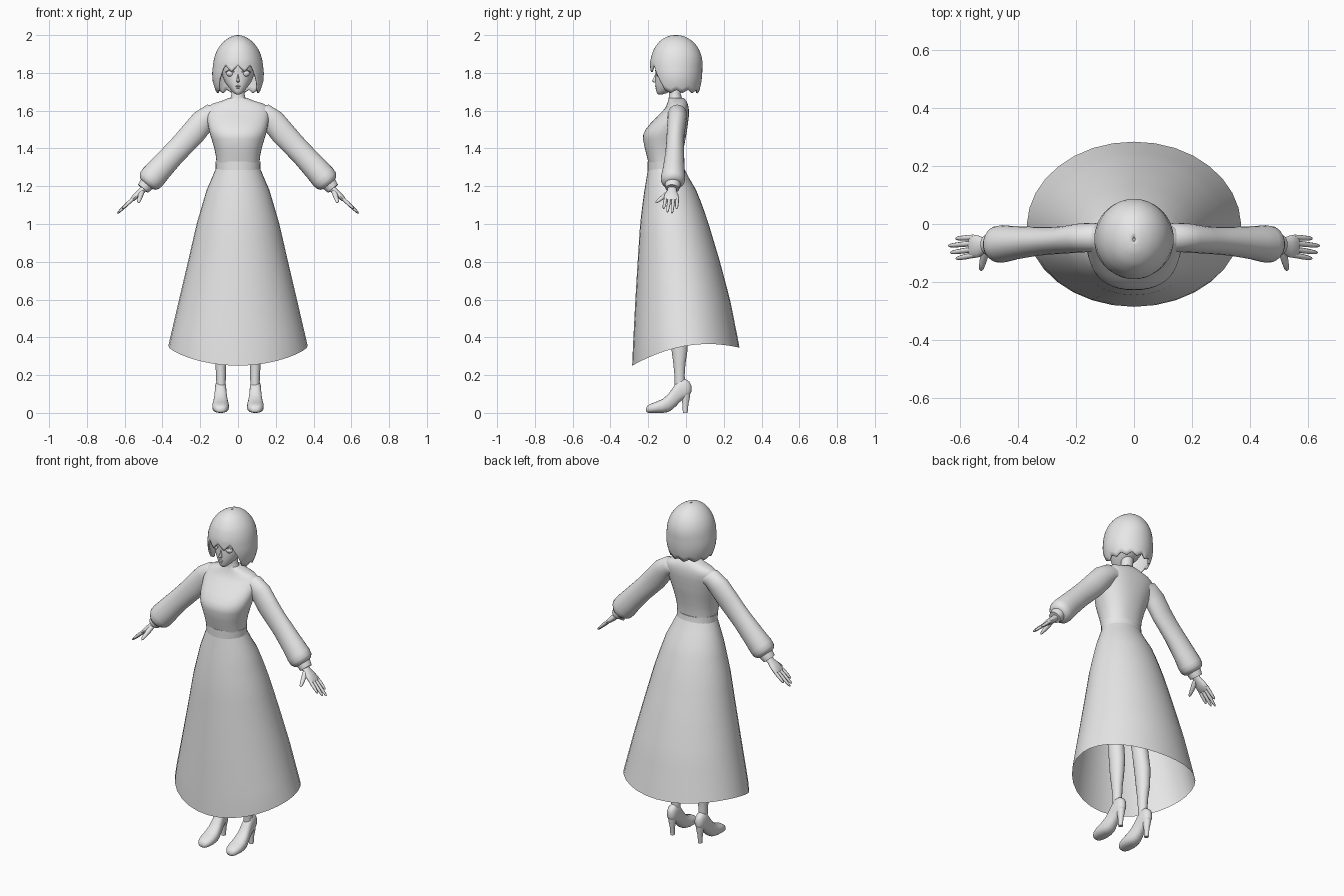
import bpy, bmesh, math
from mathutils import Vector as V

grey = bpy.data.materials.new("plain grey")
grey.diffuse_color = (0.8, 0.8, 0.8, 1)


def skin(name, rings, caps=True, mirror=False, angle=50):
    """Bridge a list of equal point rings into one smooth object."""
    bm = bmesh.new()
    rows = [[bm.verts.new(p) for p in r] for r in rings]
    n = len(rows[0])
    for a, b in zip(rows, rows[1:]):
        for i in range(n):
            j = (i + 1) % n
            bm.faces.new((a[i], a[j], b[j], b[i]))
    if caps:
        bm.faces.new(rows[0])
        bm.faces.new(rows[-1])
    bmesh.ops.recalc_face_normals(bm, faces=bm.faces)
    me = bpy.data.meshes.new(name)
    bm.to_mesh(me)
    bm.free()
    me.materials.append(grey)
    ob = bpy.data.objects.new(name, me)
    bpy.context.collection.objects.link(ob)
    if mirror:
        ob.modifiers.new("mirror", 'MIRROR').use_mirror_merge = False
    bpy.ops.object.select_all(action='DESELECT')
    ob.select_set(True)
    bpy.context.view_layer.objects.active = ob
    bpy.ops.object.shade_smooth_by_angle(angle=math.radians(angle))
    return ob


def oval(c, u, v, n, power=1.0):
    def f(t):
        return math.copysign(abs(t) ** power, t)
    angles = [2 * math.pi * i / n for i in range(n)]
    return [c + u * f(math.cos(a)) + v * f(math.sin(a)) for a in angles]


def stack(name, rows, n=32, power=1.0):
    """Level ovals: (z, half width, front y, back y)."""
    return skin(name, [oval(V((0, (f + b) / 2, z)), V((w, 0, 0)), V((0, (b - f) / 2, 0)), n, power)
                       for z, w, f, b in rows])


def limb(name, st, n=16, side=(0, 1, 0), mirror=True):
    """Ovals across a path: (x, y, z, radius along side, other radius)."""
    rings = []
    for i, (x, y, z, a, b) in enumerate(st):
        t = V(st[min(i + 1, len(st) - 1)][:3]) - V(st[max(i - 1, 0)][:3])
        t.normalize()
        u = V(side)
        u = (u - t * u.dot(t)).normalized()
        rings.append(oval(V((x, y, z)), u * a, t.cross(u) * b, n))
    return skin(name, rings, mirror=mirror)


def profile_at(prof, z):
    """Interpolate rows sorted from top to bottom."""
    for p, q in zip(prof, prof[1:]):
        if z >= q[0]:
            t = min(max((p[0] - z) / (p[0] - q[0]), 0), 1)
            return [a + (b - a) * t for a, b in zip(p, q)]
    return prof[-1]


def drape(name, prof, bottom, n, rows, ease, caps=False):
    """Hanging shell whose lower edge height depends on the angle from the front."""
    rings = []
    for r in range(rows + 1):
        ring = []
        for i in range(n):
            a = 2 * math.pi * i / n
            z = prof[0][0] - (prof[0][0] - bottom(a, i)) * (r / rows) ** ease
            _, w, f, b = profile_at(prof, z)
            ring.append(V((w * math.sin(a), (f + b) / 2 - (b - f) / 2 * math.cos(a), z)))
        rings.append(ring)
    return skin(name, rings, caps=caps, angle=70)


# skirt with a dipping front hem, and waistband
def hem(a, i):
    c = math.cos(a)
    return 0.355 - 0.0475 * c - 0.0575 * c * c


drape("skirt", [(1.30, .115, -.2, -.012), (1.26, .13, -.206, .005), (1.2, .16, -.217, .045),
                (1.1, .19, -.231, .086), (1.0, .219, -.243, .12), (.8, .265, -.256, .18),
                (.6, .312, -.268, .233), (.35, .37, -.281, .283), (.25, .375, -.285, .29)],
      hem, 32, 16, 1.0)
stack("waistband", [(1.285, .118, -.203, -.008), (1.3, .118, -.203, -.012), (1.332, .119, -.203, -.015)])

# bodice
stack("bodice", [(1.325, .114, -.199, -.02), (1.36, .117, -.208, -.018), (1.40, .125, -.218, -.012),
                 (1.45, .14, -.228, -.003), (1.475, .148, -.226, .002), (1.50, .154, -.214, .006),
                 (1.53, .16, -.19, .01), (1.57, .166, -.152, .015), (1.60, .168, -.122, .016),
                 (1.62, .16, -.107, .013), (1.637, .135, -.1, .009), (1.652, .085, -.094, .001),
                 (1.668, .048, -.09, -.012)], 40, .88)

# sleeves, cuffs
limb("sleeve", [(.10, -.045, 1.585, .045, .04), (.14, -.046, 1.583, .05, .054),
                (.185, -.048, 1.545, .05, .064), (.24, -.055, 1.478, .047, .066),
                (.29, -.058, 1.424, .047, .063), (.34, -.06, 1.372, .05, .062),
                (.415, -.065, 1.29, .058, .066), (.45, -.068, 1.25, .064, .069),
                (.468, -.07, 1.229, .063, .066), (.479, -.07, 1.216, .053, .054),
                (.484, -.07, 1.21, .038, .038)], 24)
limb("cuff", [(.474, -.07, 1.222, .04, .04), (.484, -.07, 1.21, .041, .04),
              (.503, -.072, 1.187, .036, .034)], 20)

# hands: palm, four fingers, thumb
ROOT, ALONG = V((.49, -.075, 1.195)), V((.73, 0, -.68))


def on_hand(d, y, a, b):
    p = ROOT + ALONG * d
    return (p.x, y, p.z, a, b)


limb("palm", [on_hand(0, -.073, .024, .02), on_hand(.03, -.074, .025, .017),
              on_hand(.06, -.077, .037, .017), on_hand(.092, -.077, .041, .013),
              on_hand(.104, -.077, .036, .008)])
for name, y0, y1, tip in (("index_finger", -.107, -.119, .168), ("middle_finger", -.087, -.099, .195),
                          ("ring_finger", -.066, -.075, .205), ("little_finger", -.046, -.05, .17)):
    st = []
    for t, r in ((0, .009), (.4, .0095), (.75, .008), (.93, .006), (1, .002)):
        st.append(on_hand(.085 + (tip - .085) * t, y0 + (y1 - y0) * t, r, r))
    limb(name, st, 8)
limb("thumb", [(.508, -.085, 1.172, .014, .014), (.516, -.112, 1.15, .014, .013),
               (.522, -.138, 1.13, .011, .01), (.526, -.155, 1.117, .008, .007),
               (.527, -.161, 1.112, .002, .002)], 10, (1, 0, 0))

# neck and head
stack("neck", [(1.63, .06, -.1, -.01), (1.66, .042, -.092, -.02), (1.69, .034, -.09, -.028),
               (1.78, .036, -.09, -.02)], 20)
stack("head", [(1.686, .008, -.146, -.125), (1.692, .02, -.153, -.105), (1.705, .034, -.158, -.075),
               (1.725, .051, -.16, -.035), (1.75, .069, -.163, .005), (1.78, .081, -.161, .035),
               (1.81, .087, -.161, .05), (1.86, .09, -.166, .06), (1.91, .08, -.15, .045),
               (1.95, .05, -.115, .01), (1.965, .01, -.07, -.04)], 32, .95)
stack("nose", [(1.792, .003, -.165, -.15), (1.772, .005, -.173, -.15), (1.757, .009, -.182, -.15),
               (1.748, .006, -.168, -.15)], 10)
stack("upper_lip", [(1.726, .02, -.157, -.13), (1.73, .017, -.167, -.13), (1.736, .008, -.161, -.13)], 12)
stack("lower_lip", [(1.714, .006, -.156, -.13), (1.719, .012, -.164, -.13), (1.725, .014, -.158, -.13)], 12)

# eyes with upper lashes
limb("eye", [(.042, -.14, 1.797, .02, .016), (.042, -.15, 1.797, .02, .016),
             (.042, -.157, 1.797, .012, .01), (.042, -.159, 1.797, .002, .002)], 16, (1, 0, 0))
limb("lash", [(.018, -.158, 1.802, .002, .002), (.03, -.16, 1.812, .004, .003),
              (.048, -.154, 1.814, .005, .003), (.066, -.137, 1.804, .003, .002)], 8)


# bob hair with a pointed fringe and long side locks
def hair_edge(a, i):
    deg = math.degrees(min(a, 2 * math.pi - a))
    point = abs((i % 6) - 3) / 3
    if deg < 38:
        return 1.805 + .035 * point
    if deg < 62:
        return 1.81 - .112 * (deg - 38) / 24
    return 1.692 + .018 * point


hair = drape("hair", [(2.0, .004, -.06, -.045), (1.998, .018, -.08, -.027), (1.992, .036, -.101, -.006),
                      (1.98, .058, -.123, .017), (1.965, .077, -.142, .038), (1.945, .095, -.158, .056),
                      (1.92, .111, -.173, .071), (1.89, .123, -.183, .082), (1.86, .13, -.19, .087),
                      (1.80, .137, -.19, .086), (1.76, .135, -.184, .083), (1.72, .124, -.176, .075),
                      (1.69, .112, -.168, .066)], hair_edge, 72, 20, 1.7, False)
thick = hair.modifiers.new("thickness", 'SOLIDIFY')
thick.thickness, thick.offset = .01, -1

# legs
limb("leg", [(.09, -.032, .13, .024, .028), (.09, -.034, .2, .026, .027), (.091, -.035, .26, .029, .032),
             (.092, -.034, .33, .036, .042), (.09, -.036, .43, .042, .048), (.086, -.055, .58, .043, .047),
             (.079, -.08, .78, .054, .06), (.07, -.098, 1.0, .062, .068), (.06, -.1, 1.18, .055, .065)],
     20, (1, 0, 0))

# high heeled shoes: (y, sole z, upper z, half width)
shoe = [(-.212, .008, .024, .012), (-.205, .001, .037, .026), (-.19, 0, .047, .037), (-.16, 0, .058, .044),
        (-.125, 0, .073, .044), (-.095, .004, .098, .039), (-.075, .016, .125, .035), (-.055, .034, .155, .032),
        (-.03, .06, .182, .03), (0, .08, .178, .028), (.018, .093, .165, .022), (.028, .11, .145, .009)]
skin("shoe", [oval(V((.092, y, (lo + hi) / 2)), V((w, 0, 0)), V((0, 0, (hi - lo) / 2)), 20, .85)
              for y, lo, hi, w in shoe], mirror=True)
limb("heel", [(.092, -.004, .12, .024, .028), (.092, -.002, .085, .021, .024), (.092, -.003, .045, .014, .016),
              (.092, -.004, 0, .012, .013)], 14, (1, 0, 0))
